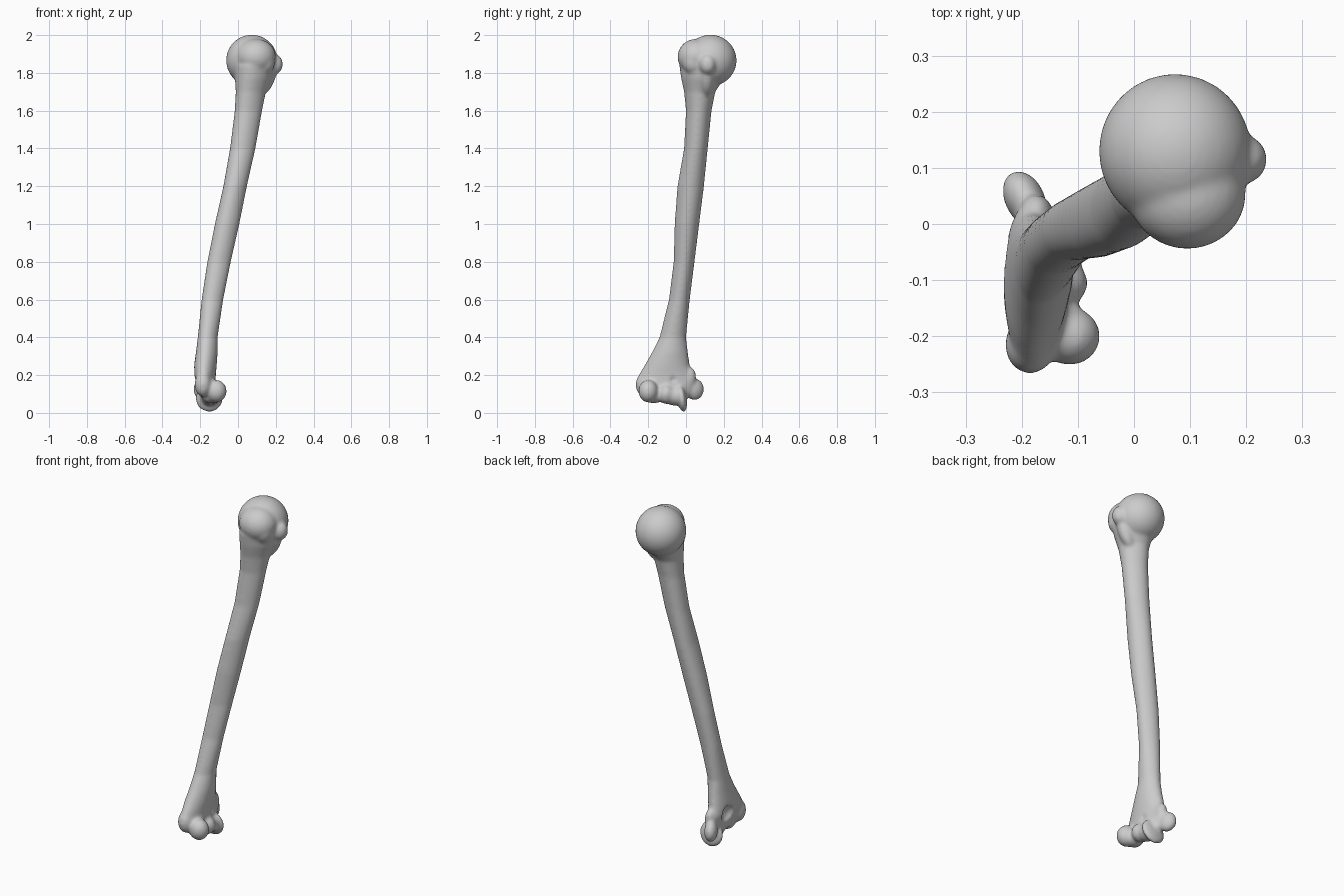
import bpy
import bmesh
from math import sin, cos, tau
from mathutils import Matrix, Vector, Euler

cube = bpy.data.objects.get("Cube")
if cube:
    bpy.data.objects.remove(cube, do_unlink=True)

bone_grey = bpy.data.materials.new("bone grey")
bone_grey.use_nodes = True
colour = (0.6, 0.6, 0.6, 1)
bone_grey.diffuse_color = colour
bone_grey.node_tree.nodes["Principled BSDF"].inputs["Base Color"].default_value = colour


def ball(bm, centre, radii, turn=(0, 0, 0)):
    """Add an ellipsoid."""
    matrix = Matrix.LocRotScale(Vector(centre), Euler(turn), Vector(radii))
    bmesh.ops.create_uvsphere(bm, u_segments=32, v_segments=20, radius=1, matrix=matrix)


def loft(bm, sections, sides=32):
    """Skin oval sections given as height, x range, y range."""
    rings = []
    for z, x0, x1, y0, y1 in sections:
        ring = []
        for i in range(sides):
            t = tau * i / sides
            swell = 1 + 0.04 * cos(3 * t)
            x = (x0 + x1) / 2 + swell * cos(t) * (x1 - x0) / 2
            y = (y0 + y1) / 2 + swell * sin(t) * (y1 - y0) / 2
            ring.append(bm.verts.new((x, y, z)))
        rings.append(ring)
    for low, high in zip(rings, rings[1:]):
        for i in range(sides):
            j = (i + 1) % sides
            bm.faces.new((low[i], low[j], high[j], high[i]))
    bm.faces.new(reversed(rings[0]))
    bm.faces.new(rings[-1])


def make_object(name, bm):
    mesh = bpy.data.meshes.new(name)
    bmesh.ops.recalc_face_normals(bm, faces=bm.faces)
    bm.to_mesh(mesh)
    bm.free()
    mesh.materials.append(bone_grey)
    obj = bpy.data.objects.new(name, mesh)
    bpy.context.collection.objects.link(obj)
    return obj


bm = bmesh.new()

# Shaft, flaring into a flat blade at the lower end
loft(bm, [
    (0.09, -0.2, -0.12, -0.21, 0.02),
    (0.15, -0.22, -0.12, -0.26, 0.05),
    (0.2, -0.235, -0.12, -0.25, 0.04),
    (0.25, -0.235, -0.115, -0.22, 0.02),
    (0.32, -0.225, -0.11, -0.18, 0.01),
    (0.4, -0.215, -0.11, -0.14, 0),
    (0.6, -0.195, -0.08, -0.09, 0.02),
    (0.8, -0.165, -0.04, -0.065, 0.045),
    (1, -0.125, 0.005, -0.06, 0.07),
    (1.2, -0.08, 0.045, -0.045, 0.095),
    (1.4, -0.045, 0.09, -0.01, 0.115),
    (1.6, -0.02, 0.125, 0, 0.135),
    (1.7, -0.015, 0.145, -0.01, 0.155),
    (1.77, -0.02, 0.175, -0.025, 0.2),
    (1.84, -0.02, 0.19, -0.035, 0.22),
])

# Head and its two tubercles
ball(bm, (0.073, 0.13, 1.866), (0.136, 0.138, 0.136))
ball(bm, (0.095, 0.055, 1.885), (0.105, 0.1, 0.095))
ball(bm, (0.14, 0.04, 1.86), (0.056, 0.06, 0.07))
ball(bm, (0.19, 0.115, 1.845), (0.048, 0.045, 0.055))
ball(bm, (0.15, 0.11, 1.77), (0.045, 0.04, 0.1), (0, 0.4, 0))

# Rounded outer condyle and the outer epicondyle
ball(bm, (-0.115, -0.2, 0.115), (0.055, 0.052, 0.06))
ball(bm, (-0.185, -0.215, 0.15), (0.045, 0.052, 0.065))
ball(bm, (-0.145, -0.17, 0.09), (0.05, 0.05, 0.04))

# Pulley, a waisted spool with a large inner flange
ball(bm, (-0.135, -0.105, 0.1), (0.053, 0.045, 0.053))
ball(bm, (-0.145, -0.06, 0.09), (0.052, 0.06, 0.052))
ball(bm, (-0.152, -0.022, 0.078), (0.074, 0.026, 0.074), (0.15, 0, 0))

# Inner epicondyle
ball(bm, (-0.195, 0.045, 0.125), (0.036, 0.053, 0.058), (0, 0, 0.45))
ball(bm, (-0.175, 0.005, 0.17), (0.035, 0.045, 0.075), (-0.3, 0, 0))

bone = make_object("arm_bone", bm)

# Hollows above the pulley on both sides and a groove between the tubercles
bm = bmesh.new()
ball(bm, (-0.09, -0.065, 0.175), (0.04, 0.035, 0.03))
ball(bm, (-0.245, -0.07, 0.19), (0.05, 0.055, 0.06))
ball(bm, (0.222, 0.045, 1.83), (0.03, 0.02, 0.09))
hollows = make_object("hollow_cutter", bm)
hollows.hide_render = True
hollows.hide_viewport = True


# Fuse the parts, cut the hollows and soften the joins
def fuse(name):
    modifier = bone.modifiers.new(name, "REMESH")
    modifier.mode = "VOXEL"
    modifier.voxel_size = 0.007
    modifier.use_smooth_shade = True


fuse("fuse parts")
cut = bone.modifiers.new("cut hollows", "BOOLEAN")
cut.operation = "DIFFERENCE"
cut.object = hollows
fuse("fuse cuts")
soften = bone.modifiers.new("soften", "SMOOTH")
soften.factor = 0.5
soften.iterations = 12
